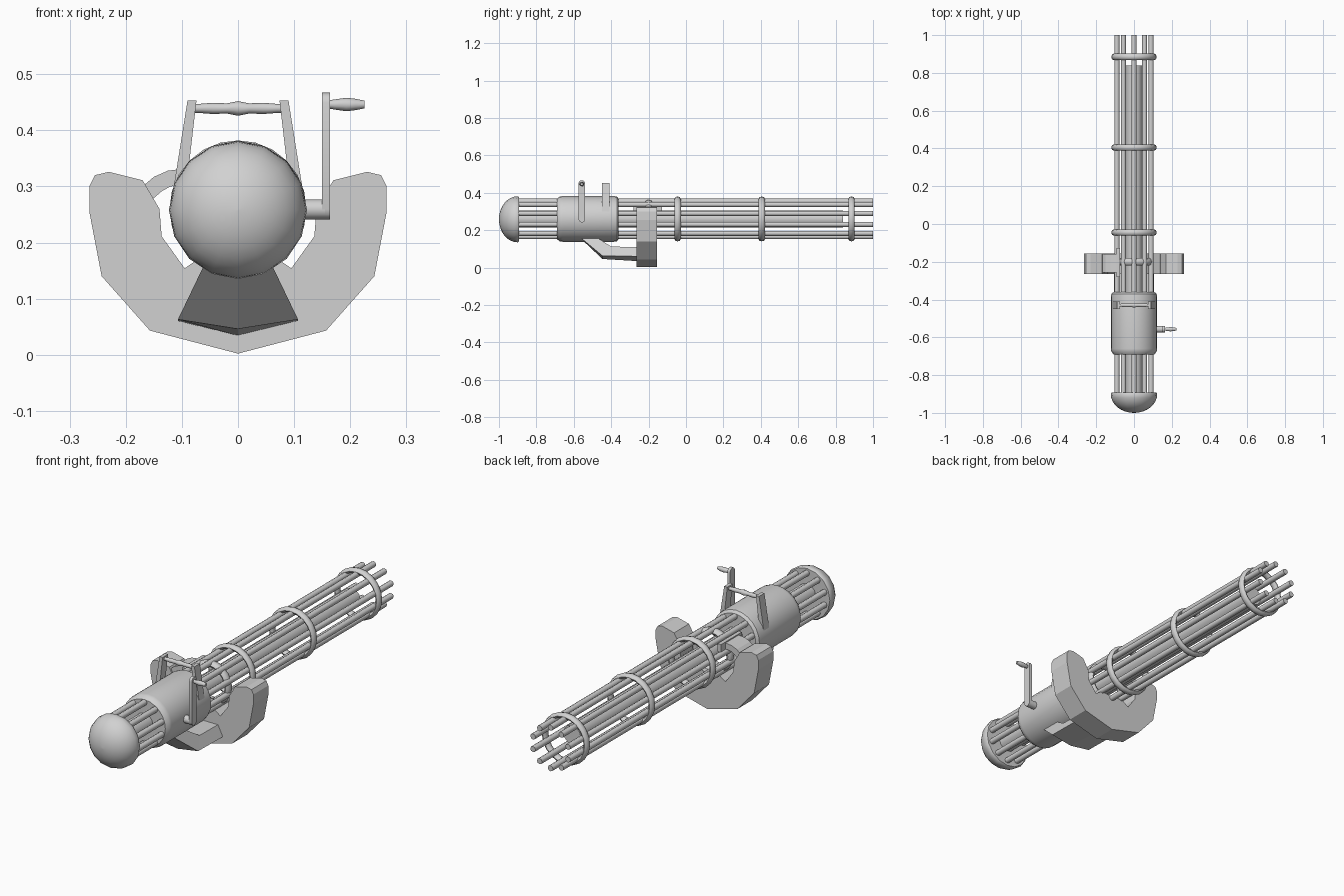
import bpy, bmesh, math
from mathutils import Vector

if "Cube" in bpy.data.objects:
    bpy.data.objects.remove(bpy.data.objects["Cube"])

CZ = 0.26  # height of the barrel axis
grey = bpy.data.materials.new("plain_grey")
grey.diffuse_color = (0.64, 0.64, 0.64, 1)
grey.use_nodes = True
grey.node_tree.nodes["Principled BSDF"].inputs["Base Color"].default_value = grey.diffuse_color


def finish(name, bm, smooth=None):
    bmesh.ops.recalc_face_normals(bm, faces=bm.faces)
    me = bpy.data.meshes.new(name)
    bm.to_mesh(me)
    bm.free()
    me.materials.append(grey)
    ob = bpy.data.objects.new(name, me)
    bpy.context.collection.objects.link(ob)
    if smooth:
        bpy.ops.object.select_all(action='DESELECT')
        ob.select_set(True)
        bpy.context.view_layer.objects.active = ob
        bpy.ops.object.shade_smooth_by_angle(angle=math.radians(smooth))
    return ob


def loft(name, sections, smooth=None, closed=False):
    """Skin a list of equal-length point loops; cap the ends unless closed."""
    bm = bmesh.new()
    loops = [[bm.verts.new(p) for p in s] for s in sections]
    n = len(loops[0])
    pairs = list(zip(loops, loops[1:]))
    if closed:
        pairs.append((loops[-1], loops[0]))
    for a, b in pairs:
        for i in range(n):
            j = (i + 1) % n
            bm.faces.new((a[i], a[j], b[j], b[i]))
    if not closed:
        bm.faces.new(loops[0])
        bm.faces.new(loops[-1])
    return finish(name, bm, smooth)


def lathe(name, profile, centre, axis='Y', seg=16, smooth=40, closed=False):
    """Spin (distance along axis, radius) points about an axis."""
    c = Vector(centre)
    secs = []
    for t, r in profile:
        ring = []
        for i in range(seg):
            a = 2 * math.pi * i / seg
            u, v = r * math.sin(a), r * math.cos(a)
            ring.append(c + (Vector((u, t, v)) if axis == 'Y' else Vector((t, u, v))))
        secs.append(ring)
    return loft(name, secs, smooth, closed)


def plate(name, pts, y0, y1, smooth=None):
    """Extrude an x-z outline along y."""
    return loft(name, [[(x, y, z) for x, z in pts] for y in (y0, y1)], smooth)


# Rear dome
dome = [(-0.9 - 0.1 * math.sin(a), max(0.123 * math.cos(a), 0.001))
        for a in [i * math.pi / 16 for i in range(9)]]
lathe("rear_dome", [(-0.892, 0.118)] + dome, (0, 0, 0.258), smooth=50)

# Main housing with bevelled ends
lathe("housing", [(-0.69, 0.108), (-0.675, 0.12), (-0.66, 0.122), (-0.385, 0.122),
                  (-0.37, 0.12), (-0.36, 0.108)], (0, 0, CZ), seg=24)

# Ten barrels around a central core
for i in range(10):
    a = 2 * math.pi * i / 10
    lathe(f"barrel_{i + 1}", [(-0.9, 0.0135), (1.0, 0.0135)],
          (0.095 * math.sin(a), 0, CZ + 0.095 * math.cos(a)), seg=8, smooth=50)
lathe("core", [(-0.9, 0.045), (0.84, 0.045)], (0, 0, CZ), seg=12)

# Rings that hold the barrels
def band(name, y, radius, half_w, half_t):
    prof = [(y + half_w * math.cos(k * math.pi / 4), radius + half_t * math.sin(k * math.pi / 4))
            for k in range(8)]
    lathe(name, prof, (0, 0, CZ), seg=20, smooth=50, closed=True)

for k, y in enumerate((-0.045, 0.405, 0.885)):
    band(f"barrel_ring_{k + 1}", y, 0.108, 0.017, 0.012)
band("cradle_ring", -0.2, 0.09, 0.02, 0.014)

# Cradle: half outline, mirrored
half = [(0.157, 0.043), (0.243, 0.14), (0.265, 0.255), (0.265, 0.3), (0.255, 0.32),
        (0.23, 0.326), (0.17, 0.311), (0.14, 0.26), (0.136, 0.211), (0.095, 0.154), (0.06, 0.178)]
outline = [(0, 0.002)] + half + [(0, 0.172)] + [(-x, z) for x, z in reversed(half)]
plate("cradle", outline, -0.265, -0.155)

# Lower strut from the cradle to the underside of the housing
def strut(yb, yt, wb, wt, side, keel, top):
    return [(-wt, yt, top), (-wb, yb, side), (0, yb, keel), (wb, yb, side), (wt, yt, top)]

loft("lower_strut", [strut(-0.57, -0.49, 0.058, 0.055, 0.165, 0.162, 0.17),
                     strut(-0.447, -0.40, 0.107, 0.082, 0.063, 0.046, 0.112),
                     strut(-0.25, -0.25, 0.107, 0.082, 0.06, 0.034, 0.11)])

# Carry handle: two leaning posts and a turned grip
for s, side in ((-1, "left"), (1, "right")):
    plate(f"handle_post_{side}", [(s * 0.09, 0.453), (s * 0.074, 0.453),
                                  (s * 0.093, 0.29), (s * 0.116, 0.29)], -0.45, -0.41)
lathe("handle_grip", [(-0.08, 0.008), (-0.07, 0.008), (-0.045, 0.01), (-0.02, 0.009),
                      (0, 0.013), (0.02, 0.009), (0.045, 0.01), (0.07, 0.008), (0.08, 0.008)],
      (0, -0.43, 0.439), axis='X', seg=10, smooth=60)

# Side crank: hub, rounded arm and grip
lathe("crank_hub", [(0.1, 0.018), (0.155, 0.018)], (0, -0.557, 0.259), axis='X', seg=12)
arm = []
for zc, start in ((0.449, 0), (0.259, math.pi)):
    for k in range(7):
        a = start + k * math.pi / 6
        arm.append((-0.557 + 0.018 * math.cos(a), zc + 0.018 * math.sin(a)))
loft("crank_arm", [[(x, y, z) for y, z in arm] for x in (0.15, 0.164)], 40)
lathe("crank_grip", [(0.16, 0.007), (0.172, 0.009), (0.193, 0.012), (0.21, 0.01),
                     (0.225, 0.007)], (0, -0.557, 0.446), axis='X', seg=10, smooth=60)

# Curved feed chute on the left, with its flange
outer = [(-0.17, 0.3), (-0.15, 0.317), (-0.125, 0.328), (-0.085, 0.333)]
inner = [(-0.085, 0.305), (-0.12, 0.3), (-0.135, 0.292), (-0.155, 0.275)]
plate("feed_chute", outer + inner, -0.258, -0.16)
plate("feed_flange", [(-0.092, 0.337), (-0.074, 0.337), (-0.074, 0.3), (-0.092, 0.3)],
      -0.28, -0.127)
